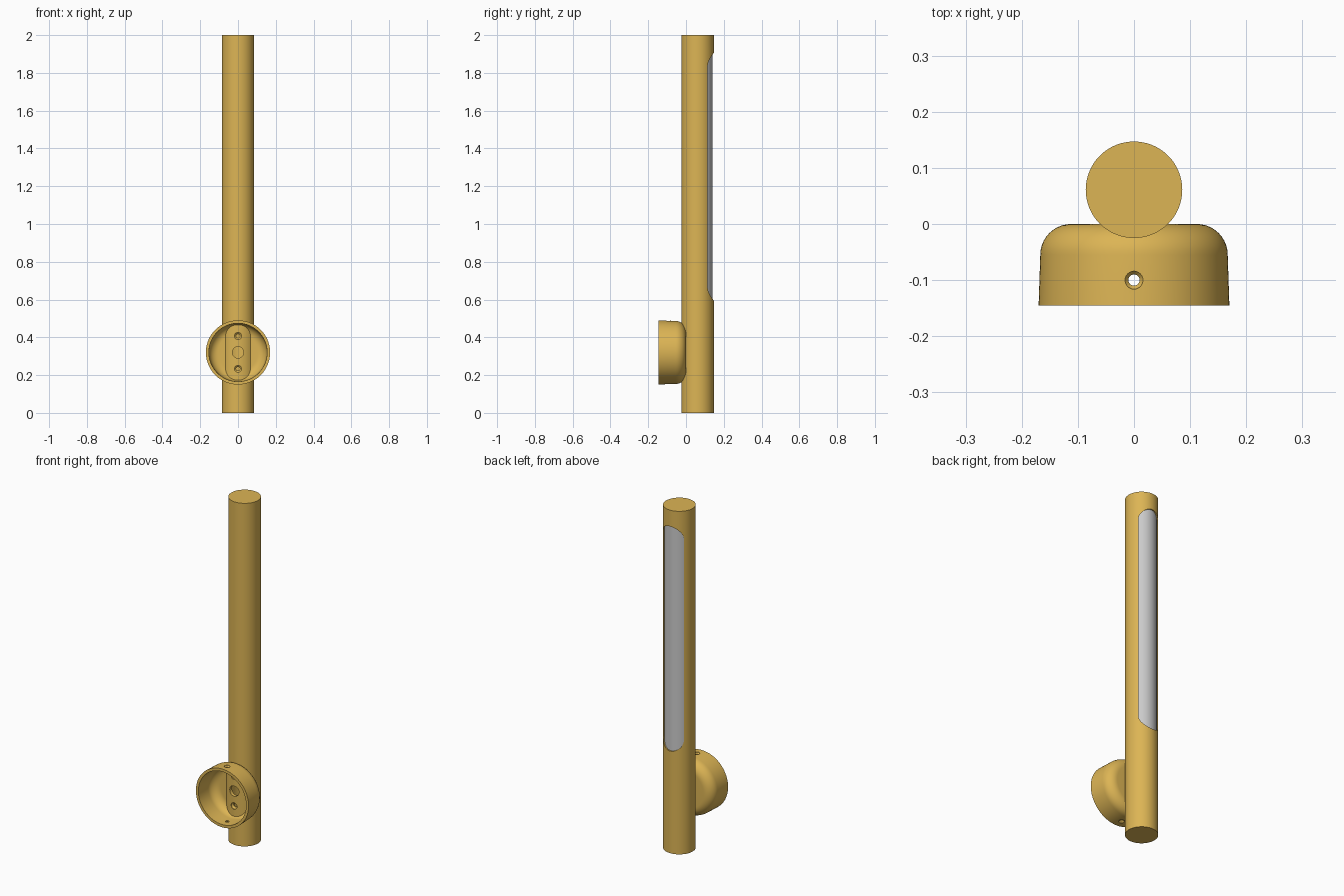
import bpy, bmesh, math
from mathutils import Matrix, Vector

if "Cube" in bpy.data.objects:
    bpy.data.objects.remove(bpy.data.objects["Cube"])

TUBE_Y, TUBE_R, WALL = 0.061, 0.086, 0.007
CUP_Z = 0.32


def finish(name, bm, loc=(0, 0, 0)):
    bmesh.ops.recalc_face_normals(bm, faces=bm.faces)
    mesh = bpy.data.meshes.new(name)
    bm.to_mesh(mesh)
    bm.free()
    ob = bpy.data.objects.new(name, mesh)
    ob.location = loc
    bpy.context.collection.objects.link(ob)
    return ob


def lathe(name, profile, loc, axis='Z', segs=96, closed=False):
    """Revolve (radius, height) points about Z, or about Y."""
    bm = bmesh.new()
    vs = [bm.verts.new((r, 0, h)) for r, h in profile]
    pairs = list(zip(vs, vs[1:])) + ([(vs[-1], vs[0])] if closed else [])
    edges = [bm.edges.new(p) for p in pairs]
    bmesh.ops.spin(bm, geom=vs + edges, axis=(0, 0, 1), cent=(0, 0, 0),
                   angle=2 * math.pi, steps=segs, use_merge=False)
    bmesh.ops.remove_doubles(bm, verts=bm.verts, dist=1e-5)
    if axis == 'Y':
        bm.transform(Matrix.Rotation(-math.pi / 2, 4, 'X'))
    return finish(name, bm, loc)


def rod(name, r, h0, h1, loc, axis='Z', segs=96):
    return lathe(name, [(0, h0), (r, h0), (r, h1), (0, h1)], loc, axis, segs)


def cut(ob, *cutters):
    for c in cutters:
        m = ob.modifiers.new("cut", 'BOOLEAN')
        m.operation, m.solver, m.object = 'DIFFERENCE', 'EXACT', c
        bpy.context.view_layer.objects.active = ob
        bpy.ops.object.modifier_apply(modifier=m.name)


def arc(cr, ch, rad, n=10):
    """Quarter round from outward to +height."""
    return [(cr + rad * math.cos(i * math.pi / 2 / n),
             ch + rad * math.sin(i * math.pi / 2 / n)) for i in range(n + 1)]


axis_pos = (0, TUBE_Y, 0)
cup_pos = (0, 0, CUP_Z)
helpers = []

# Hollow tube and end caps
ri = TUBE_R - WALL
tube = lathe("lamp_tube", [(TUBE_R, 0.012), (TUBE_R, 1.988), (ri, 1.988), (ri, 0.012)],
             axis_pos, closed=True)
caps = [rod("bottom_cap", TUBE_R, 0, 0.012, axis_pos),
        rod("top_cap", TUBE_R, 1.988, 2, axis_pos)]

# Stadium slot through the back of the tube
bm = bmesh.new()
sr, z0, z1 = 0.067, 0.595, 1.905
pts = []
for zc, start in ((z1 - sr, 0), (z0 + sr, math.pi)):
    for i in range(25):
        a = start + i * math.pi / 24
        pts.append((sr * math.cos(a), 0.07, zc + sr * math.sin(a)))
face = bm.faces.new([bm.verts.new(p) for p in pts])
ext = bmesh.ops.extrude_face_region(bm, geom=[face])
bmesh.ops.translate(bm, vec=Vector((0, 0.13, 0)),
                    verts=[g for g in ext["geom"] if isinstance(g, bmesh.types.BMVert)])
slot = finish("slot_cutter", bm)
helpers.append(slot)
cut(tube, slot)

# Light diffuser seated inside the tube
diffuser = rod("diffuser", ri - 0.0005, 0.55, 1.95, axis_pos)

# Wall cup: rounded outer shell
cup = lathe("wall_cup", [(0, -0.145), (0.170, -0.145)] + arc(0.112, -0.055, 0.055) + [(0, 0)],
            cup_pos, 'Y')

# Cup hollow, leaving a curved saddle around the tube
hollow = lathe("hollow_cutter", [(0, -0.2), (0.1555, -0.2)] + arc(0.104, -0.06, 0.048) + [(0, -0.012)],
               cup_pos, 'Y')
saddle = rod("saddle_cutter", 0.099, -0.2, 1, axis_pos)
tube_seat = rod("seat_cutter", TUBE_R - 0.0005, -0.2, 1, axis_pos)
cut(hollow, saddle)
cut(cup, hollow, tube_seat)
helpers += [hollow, saddle, tube_seat]

# Wire hole and countersunk screw holes into the tube
drills = [rod("wire_drill", 0.03, -0.1, 0.0, cup_pos, 'Y', 48)]
for dz in (-0.087, 0.087):
    drills.append(lathe("screw_drill", [(0, -0.1), (0.019, -0.1), (0.019, -0.033),
                                        (0.010, -0.025), (0.010, 0), (0, 0)],
                        (0, 0, CUP_Z + dz), 'Y', 32))
for d in drills:
    cut(cup, d)
    cut(tube, d)

# Countersunk set-screw holes through the cup rim, top and bottom
rim = lathe("rim_drill", [(0, -0.2), (0.016, -0.2), (0.016, -0.166), (0.010, -0.159),
                          (0.010, 0.159), (0.016, 0.166), (0.016, 0.2), (0, 0.2)],
            (0, -0.1, CUP_Z), 'Z', 32)
cut(cup, rim)
helpers += drills + [rim]

for h in helpers:
    bpy.data.objects.remove(h)

# Brass finish; diffuser stays grey
brass = bpy.data.materials.new("brass")
brass.diffuse_color = (0.72, 0.46, 0.09, 1)
brass.use_nodes = True
brass.node_tree.nodes["Principled BSDF"].inputs["Base Color"].default_value = brass.diffuse_color
for ob in [tube, cup] + caps:
    ob.data.materials.clear()
    ob.data.materials.append(brass)

bpy.ops.object.select_all(action='DESELECT')
for ob in [tube, cup, diffuser] + caps:
    ob.select_set(True)
bpy.context.view_layer.objects.active = tube
bpy.ops.object.shade_smooth_by_angle(angle=math.radians(30))
